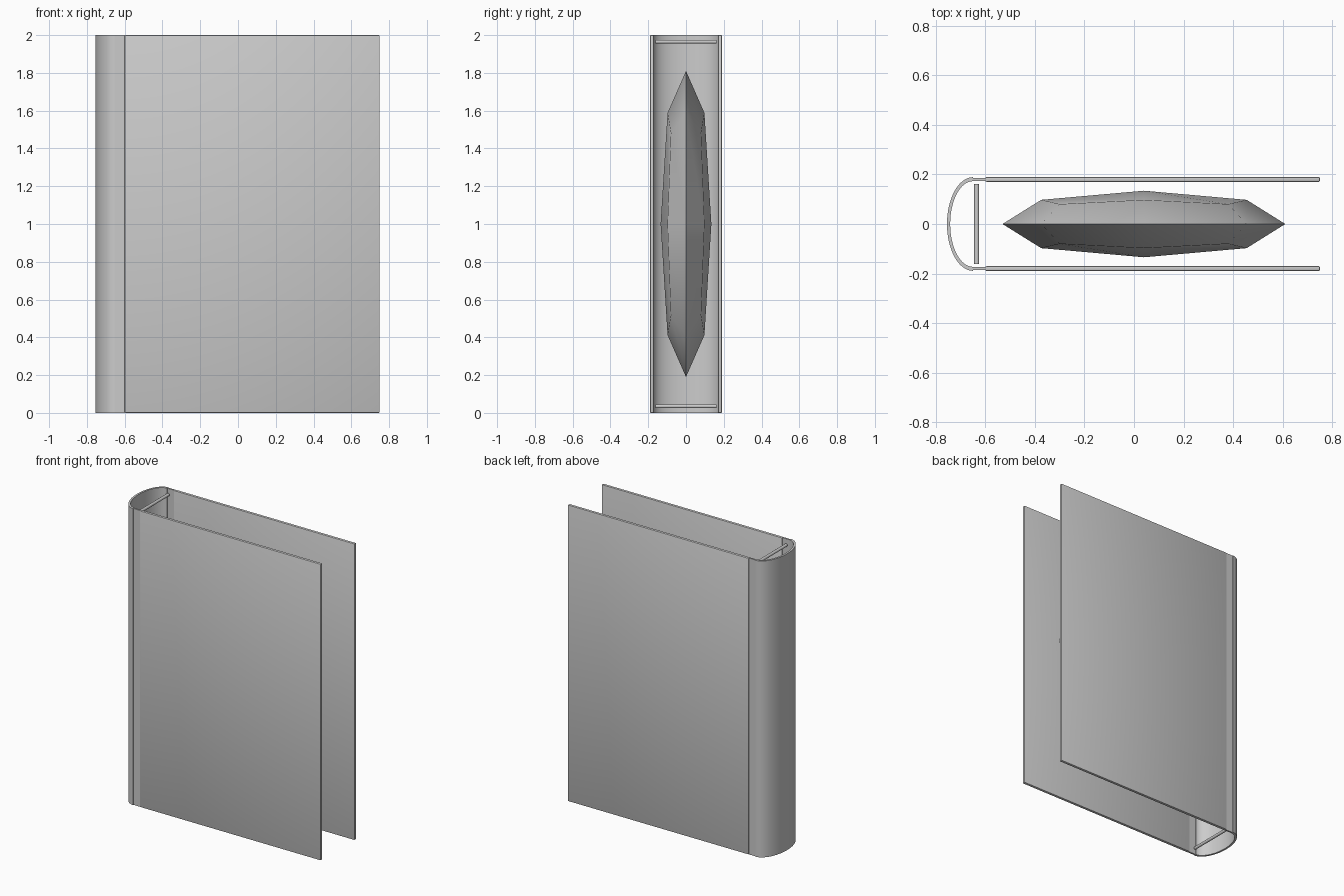
import bpy, bmesh, math
from mathutils import Matrix

if "Cube" in bpy.data.objects:
    bpy.data.objects.remove(bpy.data.objects["Cube"])


def add_object(name, bm):
    bmesh.ops.recalc_face_normals(bm, faces=bm.faces)
    mesh = bpy.data.meshes.new(name)
    bm.to_mesh(mesh)
    bm.free()
    obj = bpy.data.objects.new(name, mesh)
    bpy.context.collection.objects.link(obj)
    return obj


def activate(obj):
    bpy.ops.object.select_all(action='DESELECT')
    obj.select_set(True)
    bpy.context.view_layer.objects.active = obj


def smooth(obj, degrees=30):
    activate(obj)
    bpy.ops.object.shade_smooth_by_angle(angle=math.radians(degrees))


def box(name, lo, hi, bevel=0):
    size = [b - a for a, b in zip(lo, hi)]
    mid = [(a + b) / 2 for a, b in zip(lo, hi)]
    bm = bmesh.new()
    bmesh.ops.create_cube(bm, size=1, matrix=Matrix.Translation(mid) @ Matrix.Diagonal((*size, 1)))
    if bevel:
        bmesh.ops.bevel(bm, geom=bm.edges[:], offset=bevel, segments=2, profile=0.5, affect='EDGES')
    return add_object(name, bm)


# Cover boards and the thin hinge strips joining them to the spine
for side, s in (("front", -1), ("back", 1)):
    y0, y1 = sorted((s * 0.17, s * 0.19))
    smooth(box(side + "_cover", (-0.60, y0, 0), (0.75, y1, 2), 0.005))
    y0, y1 = sorted((s * 0.174, s * 0.185))
    box(side + "_hinge", (-0.655, y0, 0), (-0.59, y1, 2))

# Rounded spine: half-elliptical shell extruded upwards
STEPS = 32
angles = [math.pi / 2 + math.pi * i / STEPS for i in range(STEPS + 1)]
bm = bmesh.new()
rows = []
for a in angles:
    c, s = math.cos(a), math.sin(a)
    rows.append([bm.verts.new((-0.65 + rx * c, ry * s, z))
                 for rx, ry, z in ((0.105, 0.189, 0), (0.105, 0.189, 2),
                                   (0.092, 0.173, 2), (0.092, 0.173, 0))])
for r, n in zip(rows, rows[1:]):
    for k in range(4):
        bm.faces.new((r[k], r[(k + 1) % 4], n[(k + 1) % 4], n[k]))
bm.faces.new(rows[0])
bm.faces.new(rows[-1])
smooth(add_object("spine", bm))

# Headband rods at the bottom and top of the spine
for name, z in (("bottom_headband", 0.035), ("top_headband", 1.965)):
    bm = bmesh.new()
    place = Matrix.Translation((-0.635, 0, z)) @ Matrix.Rotation(math.pi / 2, 4, 'X')
    bmesh.ops.create_cone(bm, cap_ends=True, segments=16, radius1=0.01, radius2=0.01,
                          depth=0.324, matrix=place)
    smooth(add_object(name, bm))

# Page block: box pulled into a faceted cushion by one subdivision
pages = box("page_block", (-0.64, -0.16, 0.035), (0.72, 0.16, 1.965))
sub = pages.modifiers.new("subdivision", 'SUBSURF')
sub.levels = sub.render_levels = 1
activate(pages)
bpy.ops.object.modifier_apply(modifier=sub.name)
smooth(pages)
